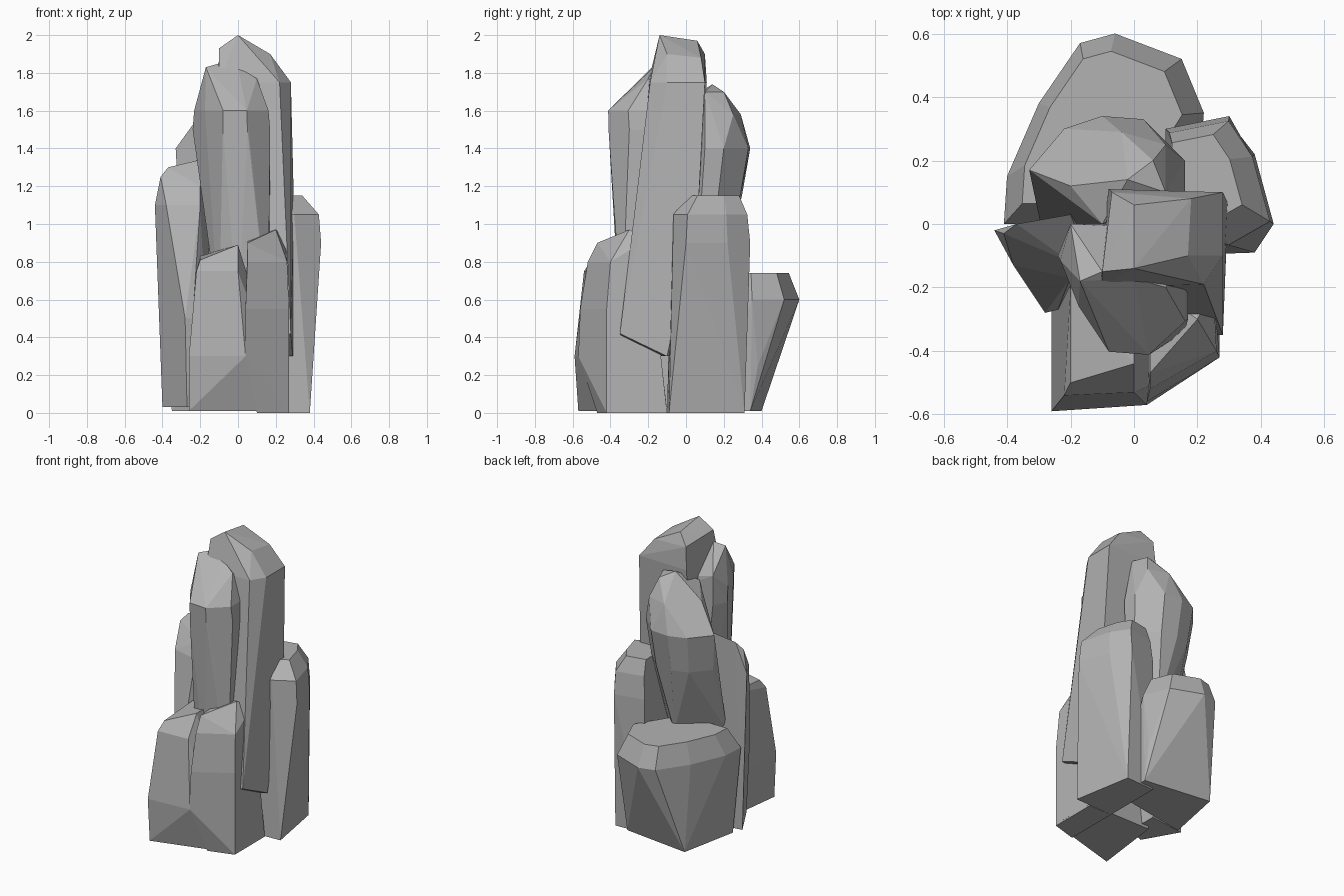
import bpy
import bmesh
import math
from mathutils import Vector

# Remove the default cube if the scene has it
default_cube = bpy.data.objects.get("Cube")
if default_cube:
    bpy.data.objects.remove(default_cube, do_unlink=True)

# One flat grey stone colour
stone = bpy.data.materials.new("grey_stone")
stone.use_nodes = True
grey = (.45, .45, .45, 1)
stone.diffuse_color = grey
shader = stone.node_tree.nodes["Principled BSDF"]
shader.inputs["Base Color"].default_value = grey
shader.inputs["Roughness"].default_value = .9


def section(height, *outline):
    """Level cross-section of a rock: an outline of (x, y) at one height."""
    return [Vector((x, y, height)) for x, y in outline]


def resized(base, height, scale, shift_x=0, shift_y=0):
    """The same cross-section at another height, scaled about its middle."""
    middle = sum(base, Vector()) / len(base)
    moved = []
    for point in base:
        spot = middle + (point - middle) * scale
        moved.append(Vector((spot.x + shift_x, spot.y + shift_y, height)))
    return moved


def build_rock(name, *levels):
    """Stretch a faceted stone skin over stacked cross-sections."""
    bm = bmesh.new()
    for level in levels:
        for point in level:
            bm.verts.new(point)
    hull = bmesh.ops.convex_hull(bm, input=bm.verts[:])
    loose = set(hull["geom_interior"]) | set(hull["geom_unused"])
    bmesh.ops.delete(
        bm,
        geom=[item for item in loose if isinstance(item, bmesh.types.BMVert)],
        context="VERTS",
    )
    # Merge nearly level triangles into broad chiselled facets
    bmesh.ops.dissolve_limit(
        bm, angle_limit=math.radians(5), verts=bm.verts[:], edges=bm.edges[:]
    )
    bmesh.ops.recalc_face_normals(bm, faces=bm.faces[:])
    mesh = bpy.data.meshes.new(name)
    bm.to_mesh(mesh)
    bm.free()
    mesh.materials.append(stone)
    rock = bpy.data.objects.new(name, mesh)
    bpy.context.scene.collection.objects.link(rock)


# Low front boulder, split by a groove into two lobes on a shared base
build_rock(
    "front_boulder_right_lobe",
    section(.01, (-.26, -.57), (.27, -.42), (.27, -.1), (-.2, -.1)),
    section(.3, (-.26, -.59), (.04, -.57), (-.26, -.2)),
    section(.75, (-.22, -.54), (0, -.53)),
    [(-.2, -.5, .81), (0, -.44, .89), (0, -.2, .89), (-.2, -.2, .83)],
)
build_rock(
    "front_boulder_left_lobe",
    section(0, (.1, -.47), (.27, -.42), (.27, -.1), (.1, -.1)),
    section(.3, (.04, -.57), (.27, -.43)),
    section(.55, (.04, -.56), (.27, -.42)),
    section(.8, (.05, -.52), (.26, -.4)),
    [(.05, -.47, .9), (.2, -.3, .97), (.25, -.2, .92), (.05, -.2, .92)],
)

# Tall column leaning out over the front boulder
column_front = section(1.5, (-.24, -.1), (-.18, -.25), (-.08, -.4),
                       (.05, -.41), (.17, -.3), (.17, 0), (-.2, 0))
build_rock(
    "front_column",
    section(.5, (-.1, -.3), (0, -.35), (.16, -.34), (.17, 0), (-.1, 0)),
    column_front,
    resized(column_front, 1.6, .96, 0, -.01),
    [(-.17, -.18, 1.83), (-.1, -.15, 1.85), (0, -.17, 1.83),
     (.1, -.2, 1.77), (-.2, 0, 1.7)],
)

# Tallest central column
column_main = section(1.75, (-.1, -.2), (.22, -.19), (.28, -.1),
                      (.28, .1), (-.08, .11))
build_rock(
    "main_column",
    section(.3, (0, -.3), (.29, -.1), (-.1, 0)),
    section(.42, (0, -.34), (.28, -.35)),
    resized(column_main, 1.1, 1.1, 0, -.05),
    column_main,
    [(-.1, -.15, 1.93), (0, -.14, 2), (0, .06, 1.97), (-.07, .1, 1.9),
     (.17, -.1, 1.9), (.18, .08, 1.88)],
)

# Back column with a broad sloping crown and a flat back face
column_back = section(1.4, (-.33, .17), (-.22, .3), (-.1, .34),
                      (.03, .33), (.16, .2), (.16, .1), (-.1, -.02))
build_rock(
    "back_column",
    section(.68, (-.29, -.02), (-.04, .18), (.1, .05), (-.08, -.06)),
    resized(column_back, 1.15, .9, 0, -.03),
    column_back,
    section(1.58, (-.2, .12), (-.04, .29), (.1, .25)),
    [(-.02, .14, 1.74), (.06, .2, 1.7), (.1, .1, 1.7), (-.1, 0, 1.65)],
)

# Slab standing on the model's right side
build_rock(
    "right_slab",
    section(.03, (-.4, -.03), (-.27, -.26), (-.15, -.2), (-.15, 0)),
    section(.5, (-.42, -.04), (-.28, -.28), (-.24, -.27)),
    section(1.1, (-.44, -.02), (-.38, -.13), (-.2, -.17), (-.15, .03)),
    [(-.41, -.03, 1.25), (-.37, 0, 1.3), (-.2, .03, 1.34),
     (-.18, -.02, 1.3), (-.2, -.12, 1.2)],
)

# Shoulder rock on the model's left side
shoulder = section(.9, (.3, -.08), (.44, 0), (.38, .22), (.3, .34),
                   (.1, .3), (.1, -.08))
build_rock(
    "left_shoulder",
    section(0, (.38, -.09), (.31, .31), (.1, .3), (.1, -.1)),
    shoulder,
    resized(shoulder, 1.05, .93),
    resized(shoulder, 1.15, .65, -.04, .02),
)

# Low back boulder, flaring outward above its base
boulder_back = section(.6, (.22, .35), (.15, .52), (-.06, .6), (-.17, .57),
                       (-.3, .38), (-.4, .15), (-.41, 0), (0, 0))
build_rock(
    "back_boulder",
    section(.01, (.2, .34), (-.27, .4), (-.35, 0), (.2, .1)),
    section(.25, (.2, .38), (-.28, .4)),
    boulder_back,
    resized(boulder_back, .74, .8),
)
